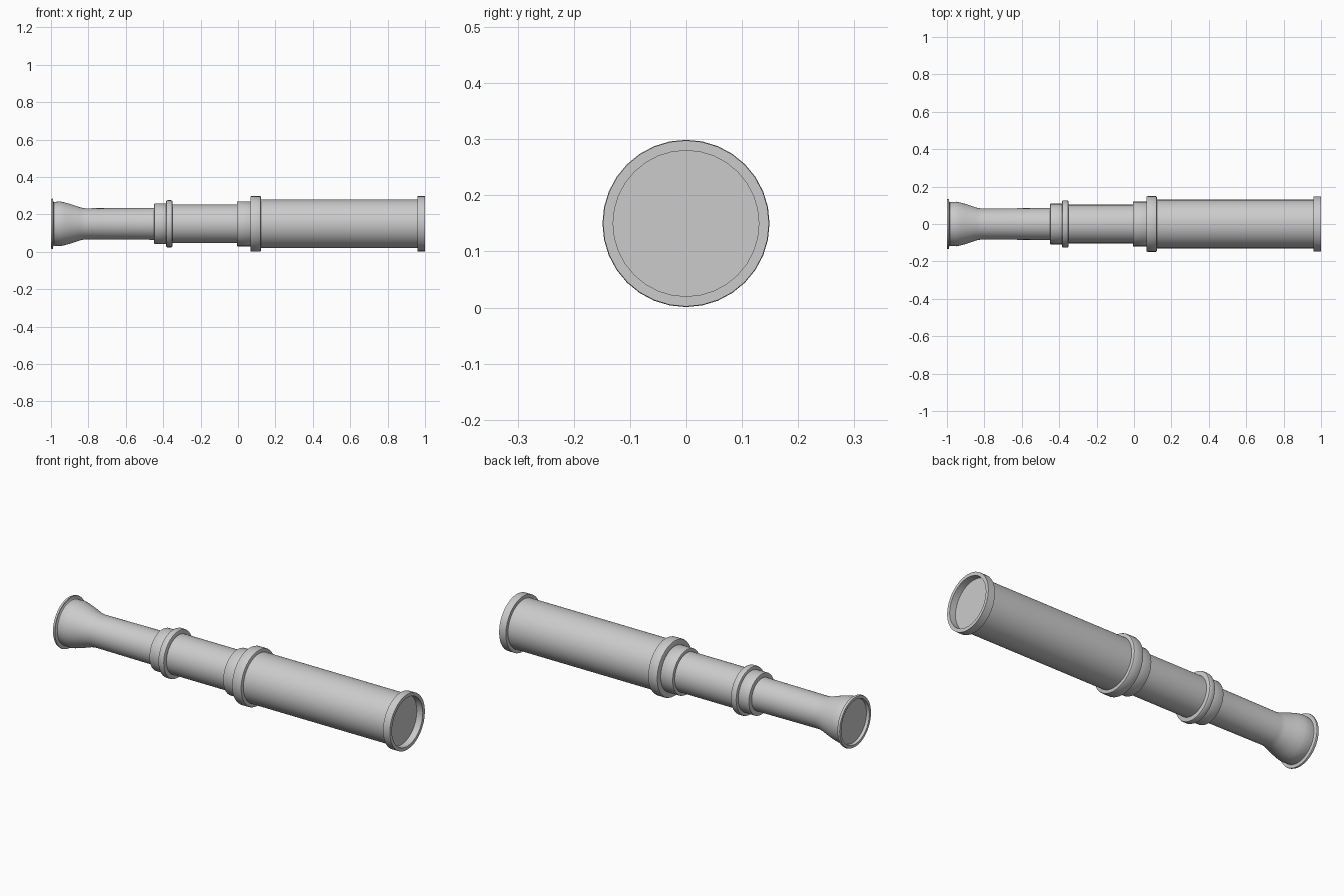
import bpy, bmesh
from math import sin, cos, pi, radians

if "Cube" in bpy.data.objects:
    bpy.data.objects.remove(bpy.data.objects["Cube"])

CZ = 0.15  # height of the optical axis


def lathe(name, profile, seg=32, closed=False):
    """Spin (x, radius) points round the x axis; radius 0 makes a tip."""
    bm = bmesh.new()
    rings = []
    for x, r in profile:
        n = seg if r > 0 else 1
        rings.append([bm.verts.new((x, r * sin(2 * pi * i / seg), r * cos(2 * pi * i / seg)))
                      for i in range(n)])
    pairs = list(zip(rings, rings[1:]))
    if closed:
        pairs.append((rings[-1], rings[0]))
    for a, b in pairs:
        for i in range(seg):
            j = (i + 1) % seg
            quad = [a[i % len(a)], a[j % len(a)], b[j % len(b)], b[i % len(b)]]
            bm.faces.new(list(dict.fromkeys(quad)))
    bmesh.ops.recalc_face_normals(bm, faces=bm.faces)
    mesh = bpy.data.meshes.new(name)
    bm.to_mesh(mesh)
    bm.free()
    ob = bpy.data.objects.new(name, mesh)
    bpy.context.collection.objects.link(ob)
    ob.location.z = CZ
    bpy.ops.object.select_all(action='DESELECT')
    ob.select_set(True)
    bpy.context.view_layer.objects.active = ob
    bpy.ops.object.shade_smooth_by_angle(angle=radians(30))
    return ob


def band(name, x0, x1, inner, outer, b=0.006):
    """Ring with chamfered outer edges."""
    return lathe(name, [(x0, inner), (x0, outer - b), (x0 + b * 0.3, outer - b * 0.3), (x0 + b, outer),
                        (x1 - b, outer), (x1 - b * 0.3, outer - b * 0.3), (x1, outer - b), (x1, inner)],
                 closed=True)


# Three telescoping tubes
lathe("main_tube", [(0.10, 0.104), (0.10, 0.13), (0.965, 0.13)], 64)
lathe("middle_tube", [(-0.37, 0.084), (-0.37, 0.103), (0.10, 0.103)], 64)

# Eyepiece tube with its flared cup and flange
lathe("eyepiece_tube", [(-0.37, 0.086), (-0.50, 0.085), (-0.815, 0.083), (-0.84, 0.087),
                        (-0.90, 0.107), (-0.93, 0.115), (-0.95, 0.119), (-0.97, 0.118),
                        (-0.985, 0.117), (-0.988, 0.122), (-0.988, 0.134), (-0.993, 0.135),
                        (-1.0, 0.132), (-1.0, 0.118), (-0.985, 0.115)], 48)
lathe("eyepiece_lens", [(-0.985, 0.0), (-0.985, 0.116)], 48)

# Collars and raised bands at the two joints
for label, x0, x1, x2, inner, collar, ring in (
        ("front", -0.005, 0.066, 0.123, 0.103, 0.12, 0.149),
        ("rear", -0.448, -0.385, -0.35, 0.084, 0.109, 0.126)):
    band(label + "_collar", x0, x1 + 0.005, inner, collar, 0.003)
    band(label + "_band", x1, x2, inner, ring, 0.007)

# Objective rim and recessed lens
lathe("objective_rim", [(0.96, 0.13), (0.96, 0.148), (1.0, 0.148), (1.0, 0.13)], closed=True)
lathe("objective_lens", [(0.965, 0.0), (0.965, 0.13)], 64)
